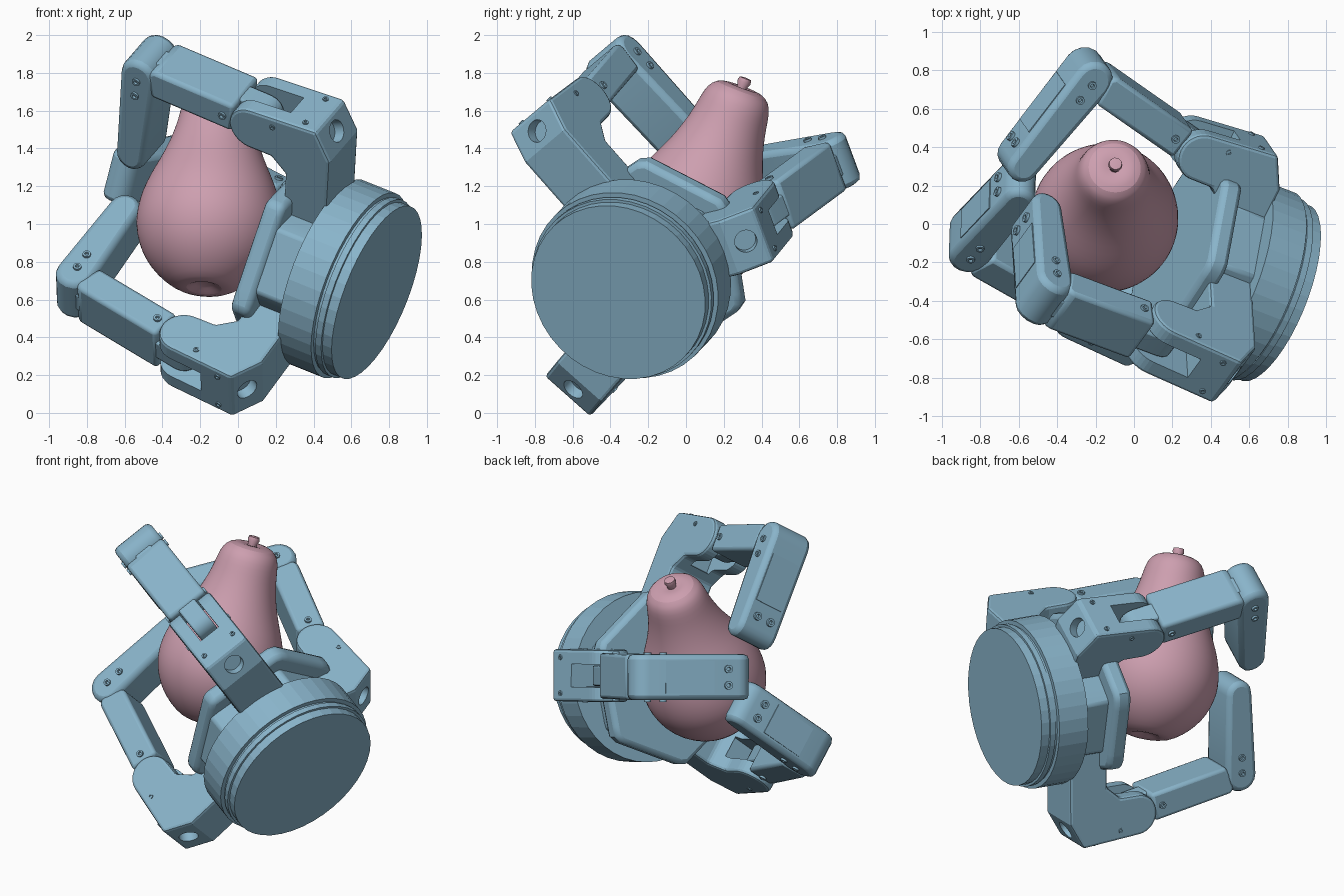
import bpy, bmesh, math
from mathutils import Vector, Matrix

old = bpy.data.objects.get("Cube")
if old:
    bpy.data.objects.remove(old, do_unlink=True)


def material(name, rgb):
    m = bpy.data.materials.new(name)
    m.use_nodes = True
    m.diffuse_color = (*rgb, 1)
    m.node_tree.nodes["Principled BSDF"].inputs["Base Color"].default_value = (*rgb, 1)
    return m


BLUE = material("steel blue", (0.25, 0.455, 0.59))
PINK = material("dusty pink", (0.61, 0.345, 0.43))


def finish(name, bm, mat, frame, bevel=0, smooth=True):
    """Turn a bmesh into an object placed by a frame matrix."""
    bmesh.ops.recalc_face_normals(bm, faces=bm.faces)
    me = bpy.data.meshes.new(name)
    bm.to_mesh(me)
    bm.free()
    ob = bpy.data.objects.new(name, me)
    bpy.context.collection.objects.link(ob)
    ob.matrix_world = frame
    me.materials.append(mat)
    if smooth:
        bpy.ops.object.select_all(action='DESELECT')
        ob.select_set(True)
        bpy.context.view_layer.objects.active = ob
        bpy.ops.object.shade_smooth_by_angle(angle=math.radians(35))
    if bevel:
        b = ob.modifiers.new("bevel", 'BEVEL')
        b.width, b.segments, b.angle_limit = bevel, 2, math.radians(40)
        b.limit_method = 'ANGLE'
    return ob


def prism(name, pts, z0, z1, frame, bevel=0, smooth=True):
    """Extrude a flat outline along local z."""
    bm = bmesh.new()
    f = bm.faces.new([bm.verts.new((x, y, z0)) for x, y in pts])
    top = bmesh.ops.extrude_face_region(bm, geom=[f])["geom"]
    bmesh.ops.translate(bm, vec=(0, 0, z1 - z0),
                        verts=[v for v in top if isinstance(v, bmesh.types.BMVert)])
    return finish(name, bm, BLUE, frame, bevel, smooth)


def lathe(name, profile, frame, mat=BLUE, steps=40, smooth=True):
    """Spin (radius, height) points round local z."""
    bm = bmesh.new()
    vs = [bm.verts.new((r, 0, h)) for r, h in profile]
    es = [bm.edges.new(p) for p in zip(vs, vs[1:])]
    bmesh.ops.spin(bm, geom=vs + es, cent=(0, 0, 0), axis=(0, 0, 1),
                   angle=2 * math.pi, steps=steps)
    bmesh.ops.remove_doubles(bm, verts=bm.verts, dist=1e-4)
    return finish(name, bm, mat, frame, smooth=smooth)


def capsule(p, q, rp, rq, n=8):
    """Outline round two circles, for rounded links."""
    d = Vector(q) - Vector(p)
    base = math.atan2(d.y, d.x)
    pts = []
    for c, r, start in ((q, rq, base - math.pi / 2), (p, rp, base + math.pi / 2)):
        for i in range(n + 1):
            t = start + math.pi * i / n
            pts.append((c[0] + r * math.cos(t), c[1] + r * math.sin(t)))
    return pts


def frame_from(x, y, origin):
    """Frame with local x exact and local y made perpendicular to it."""
    x = Vector(x).normalized()
    y = Vector(y)
    y = (y - x * y.dot(x)).normalized()
    m = Matrix((x, y, x.cross(y))).transposed().to_4x4()
    m.translation = origin
    return m


def cut(target, cutter):
    cutter.hide_render = True
    cutter.hide_set(True)
    b = target.modifiers.new("cut", 'BOOLEAN')
    b.operation, b.object, b.solver = 'DIFFERENCE', cutter, 'EXACT'


AXIS = Vector((-0.872, 0.34, 0.35)).normalized()
ORIGIN = Vector((0.717, -0.352, 0.645))
UP = Vector((0.09, -0.59, 0.80))

# Round mounting base with stepped rings
hub = frame_from(AXIS, UP, ORIGIN)
spin = hub @ Matrix.Rotation(math.pi / 2, 4, 'Y')
lathe("base_disc", [(0, -.02), (.49, -.02), (.49, .035), (.505, .035), (.505, .07), (.497, .07),
                    (.497, .085), (.525, .085), (.525, .285), (0, .285)], spin, smooth=False)


def rounded_triangle(side, cap, corners):
    """Triangle with corners rounded by a circle and cut flat at given distances."""
    pts = []
    for deg in range(-60, 300, 6):
        local = math.radians((deg + 60) % 120 - 60)
        r = min(cap, side / math.cos(local))
        for centre, dist in zip((-60, 60, 180), corners):
            c = math.cos(math.radians(deg - centre))
            if c > .5:
                r = min(r, dist / c)
        pts.append((r * math.cos(math.radians(deg)), r * math.sin(math.radians(deg))))
    return pts


# Palm: block on the base with a rounded plate facing the fruit
palm = frame_from(UP, AXIS.cross(UP), ORIGIN)
prism("palm_block", rounded_triangle(.36, .44, (.40, .40, .40)), .26, .50, palm, .015)
prism("palm_plate", rounded_triangle(.47, .555, (.42, .50, .49)), .475, .59, palm, .03)


def pin(name, frame, pos, axis, r=.022, h=.012):
    """Small screw head sitting on a surface."""
    rot = Vector((0, 0, 1)).rotation_difference(Vector(axis)).to_matrix().to_4x4()
    lathe(name, [(0, -h), (r, -h), (r, h), (r * .5, h), (r * .4, 0), (0, 0)],
          frame @ Matrix.Translation(pos) @ rot, steps=12)


def finger(name, outward, offset, j1, j2, tip):
    f = frame_from(AXIS, outward, ORIGIN)
    f.translation = ORIGIN + f.to_3x3() @ Vector((0, 0, offset))
    top = j1[1] + .16
    half = .16

    # Knuckle: arm, chamfered corner and round forked lobe
    lobe = []
    for i in range(17):
        t = math.radians(85 - 170 * i / 16)
        lobe.append((j1[0] + .13 * math.cos(t), j1[1] + .13 * math.sin(t)))
    outline = [(.27, .2), (.27, top - .17), (.365, top)] + lobe
    outline += [(.62, top - .29), (.53, top - .37), (.53, .2)]
    knuckle = prism(name + "_knuckle", outline, -half, half, f, .018, smooth=False)
    slot = [(.56, top - .31), (.95, top - .43), (.95, top + .2), (.56, top + .2)]
    cut(knuckle, prism(name + "_slot_cutter", slot, -.07, .07, f))
    normal = Vector((-.17, .095, 0)).normalized()
    rot = Vector((0, 0, 1)).rotation_difference(normal).to_matrix().to_4x4()
    place = f @ Matrix.Translation((.318, top - .085, 0)) @ rot
    cut(knuckle, lathe(name + "_hole_cutter", [(0, -.06), (.06, -.06), (.06, .1), (0, .1)],
                       place, steps=24))
    for s in (-1, 1):
        pin(name + "_side_screw", f, (.62, top - .08, s * half), (0, 0, s), .016, .006)
        pin(name + "_top_screw", f, (.45, top - .01, s * .11), (0, 1, 0), .016, .012)

    # Middle link: tongue through both joints with a bevelled shell
    prism(name + "_tongue", capsule(j1, j2, .085, .08), -.062, .062, f, .01)
    p, q = Vector(j1), Vector(j2)
    d = (q - p).normalized()
    n = Vector((-d.y, d.x))
    a, b = p + d * .12, q - d * .09
    shell = [a - n * .09, b - n * .09, b + d * .03 + n * .06, b + n * .09, a + n * .09]
    prism(name + "_middle_link", shell, -.14, .14, f, .03)
    for s in (-1, 1):
        pin(name + "_middle_screw", f, (*(a + d * .06), s * .14), (0, 0, s))

    # Fingertip: rounded link with cover plate and screws
    e = Vector(tip)
    prism(name + "_fingertip", capsule(j2, tip, .105, .085), -.14, .14, f, .03)
    d = (e - q).normalized()
    n = Vector((-d.y, d.x))
    if n.x < 0:
        n = -n
    length = (e - q).length
    c0, c1 = q + d * length * .18 + n * .101, q + d * length * .72 + n * .092
    prism(name + "_tip_cover", [c0 - n * .02, c1 - n * .02, c1 + n * .004, c0 + n * .004],
          -.1, .1, f)
    for s in (-1, 1):
        at = q + d * length * .88 + n * .088
        pin(name + "_tip_screw", f, (*at, s * .05), (n.x, n.y, 0), .026, .015)
        for k in (.02, .12):
            pin(name + "_joint_screw", f, (*(q + d * k), s * .14), (0, 0, s))


finger("upper_finger", (.042, -.663, .752), .09, (.75, .84), (1.45, .86), (1.47, .29))
finger("lower_finger", (-.51, -.56, -.65), -.145, (.74, .735), (1.47, .605), (1.465, .08))
finger("rear_finger", (.43, .875, .214), -.015, (.74, .57), (1.46, .735), (1.60, .17))

# Pear with a short stem, tilted backwards
tilt = Vector((0, 0, 1)).rotation_difference(Vector((.07, .35, .93))).to_matrix().to_4x4()
pear_frame = Matrix.Translation((-.18, -.105, .655)) @ tilt
shape = [(0, .035), (.05, .03), (.09, .0), (.15, .008), (.23, .06), (.30, .13), (.35, .21),
         (.38, .30), (.388, .38), (.378, .47), (.353, .56), (.308, .66), (.26, .76),
         (.225, .86), (.202, .95), (.19, 1.03), (.176, 1.09), (.14, 1.135), (.08, 1.15),
         (.03, 1.14), (0, 1.13)]
pear = lathe("pear", shape, pear_frame, PINK, 48)
sub = pear.modifiers.new("smooth", 'SUBSURF')
sub.levels = sub.render_levels = 1
lathe("pear_stem", [(0, 1.1), (.028, 1.1), (.028, 1.15), (.037, 1.175), (.033, 1.195), (0, 1.2)],
      pear_frame, PINK, 14)
